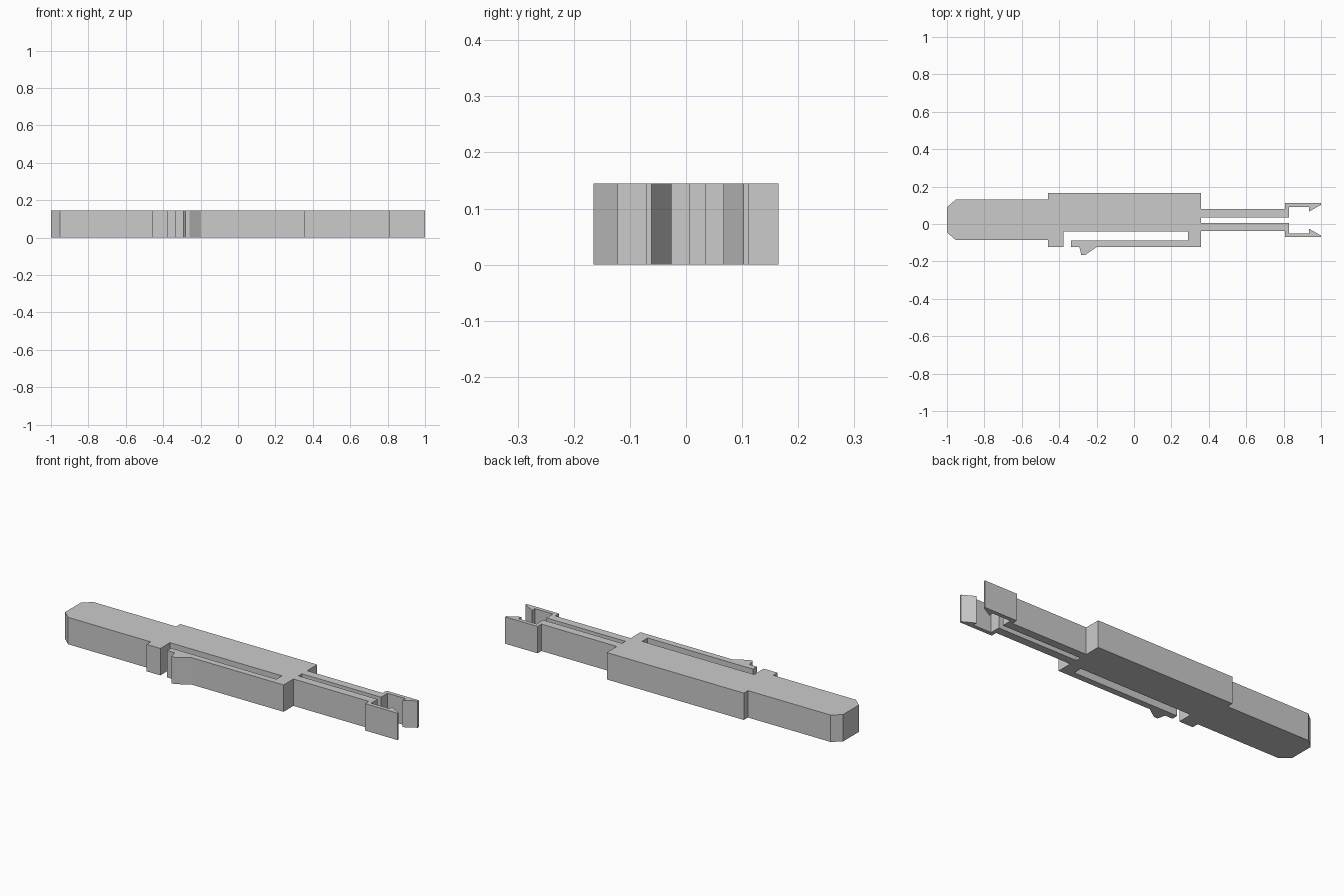
import bpy
import bmesh

HEIGHT = 0.145
PRONG_AXIS = 0.0205

if "Cube" in bpy.data.objects:
    bpy.data.objects.remove(bpy.data.objects["Cube"], do_unlink=True)

grey = bpy.data.materials.new("plain_grey")
grey.use_nodes = True
colour = (0.6, 0.6, 0.6, 1)
grey.diffuse_color = colour
grey.node_tree.nodes["Principled BSDF"].inputs["Base Color"].default_value = colour


def plate(name, outline, joints=()):
    """Extrude an outline upward, leaving walls open where parts join."""
    bm = bmesh.new()
    low = [bm.verts.new((x, y, 0)) for x, y in outline]
    high = [bm.verts.new((x, y, HEIGHT)) for x, y in outline]
    bm.faces.new(low)
    bm.faces.new(high)
    for i in range(len(outline)):
        j = (i + 1) % len(outline)
        if i not in joints:
            bm.faces.new((low[i], low[j], high[j], high[i]))
    bmesh.ops.recalc_face_normals(bm, faces=bm.faces)
    mesh = bpy.data.meshes.new(name)
    bm.to_mesh(mesh)
    bm.free()
    mesh.materials.append(grey)
    obj = bpy.data.objects.new(name, mesh)
    bpy.context.collection.objects.link(obj)
    return obj


# Chamfered handle
plate("handle", [(-0.46, 0.13), (-0.953, 0.13), (-1, 0.09), (-1, -0.045),
                 (-0.953, -0.086), (-0.46, -0.086)], joints=(5,))

# Main body with the slot cut beside the latch arm
plate("body", [(-0.46, 0.165), (-0.46, 0.13), (-0.46, -0.086), (-0.46, -0.122),
               (-0.378, -0.122), (-0.378, -0.04), (0.29, -0.04), (0.29, -0.088),
               (0.29, -0.122), (0.357, -0.122), (0.357, -0.038), (0.357, 0.006),
               (0.357, 0.035), (0.357, 0.079), (0.357, 0.165)],
      joints=(1, 7, 10, 12))

# Springy latch arm with its tooth
plate("latch_arm", [(0.29, -0.088), (-0.337, -0.088), (-0.337, -0.122),
                    (-0.292, -0.122), (-0.282, -0.165), (-0.26, -0.165),
                    (-0.198, -0.122), (0.29, -0.122)], joints=(7,))

# Mirrored prongs with hooked heads, measured outward from their shared axis
prong = [(0.357, 0.0145), (0.828, 0.0145), (0.828, 0.07), (0.936, 0.07),
         (0.936, 0.046), (1, 0.082), (1, 0.091), (0.807, 0.091),
         (0.807, 0.0585), (0.357, 0.0585)]
for name, side in (("back_prong", 1), ("front_prong", -1)):
    plate(name, [(x, PRONG_AXIS + side * y) for x, y in prong], joints=(9,))
